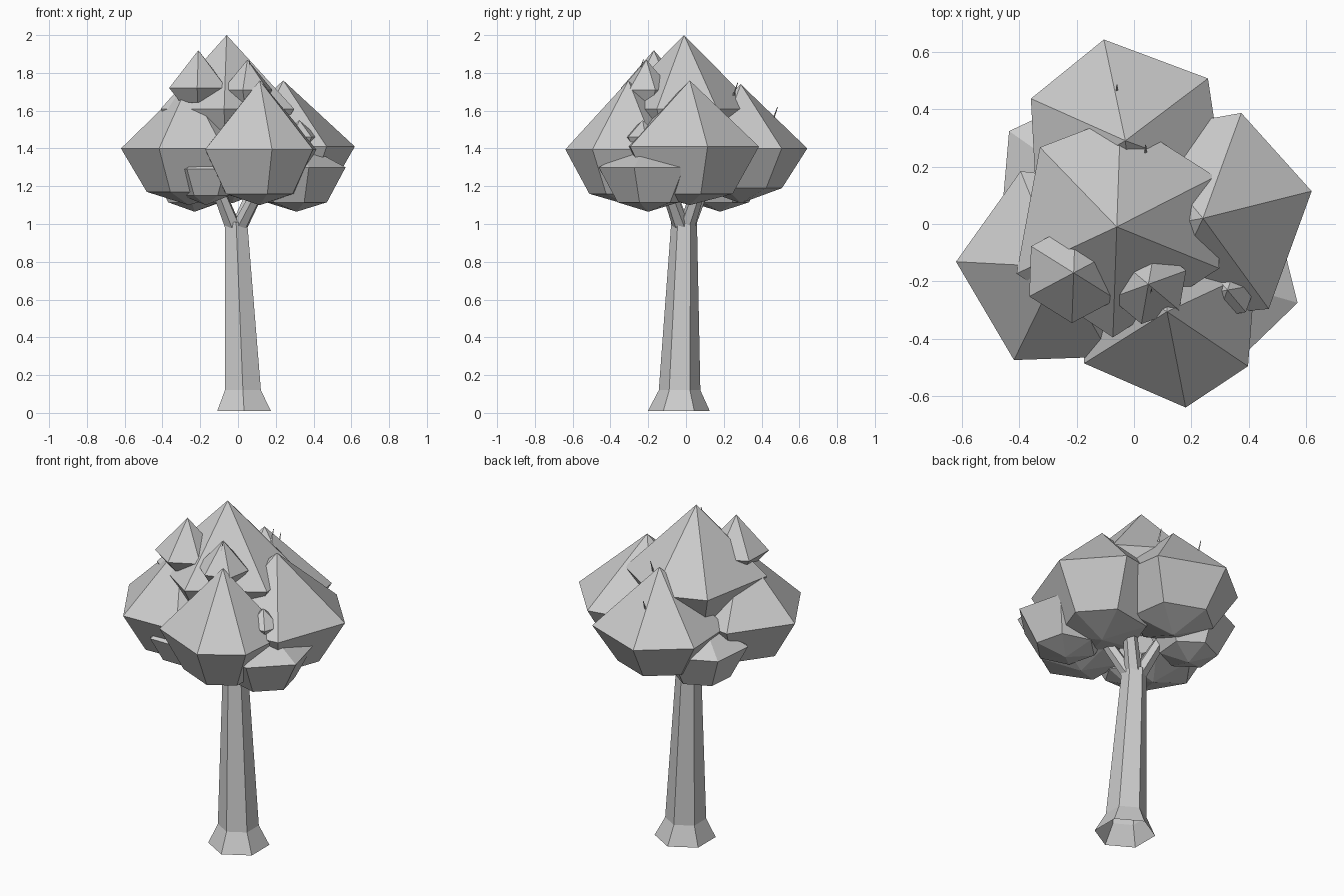
import bpy, bmesh, math

if "Cube" in bpy.data.objects:
    bpy.data.objects.remove(bpy.data.objects["Cube"])

grey = bpy.data.materials.new("light_grey")
grey.diffuse_color = (0.6, 0.6, 0.6, 1)
grey.use_nodes = True
grey.node_tree.nodes["Principled BSDF"].inputs["Base Color"].default_value = grey.diffuse_color


def even(n, phase):
    return [phase + 360 * i / n for i in range(n)]


def ring(bm, centre, radius, angles):
    return [bm.verts.new((centre[0] + radius * math.cos(math.radians(a)),
                          centre[1] + radius * math.sin(math.radians(a)),
                          centre[2])) for a in angles]


def bridge(bm, a, b):
    n = len(a)
    for i in range(n):
        j = (i + 1) % n
        bm.faces.new((a[i], a[j], b[j], b[i]))


def fan(bm, loop, tip):
    v = bm.verts.new(tip)
    for i in range(len(loop)):
        bm.faces.new((loop[i], loop[(i + 1) % len(loop)], v))


def finish(bm, name):
    bmesh.ops.recalc_face_normals(bm, faces=bm.faces[:])
    me = bpy.data.meshes.new(name)
    bm.to_mesh(me)
    bm.free()
    me.materials.append(grey)
    ob = bpy.data.objects.new(name, me)
    bpy.context.collection.objects.link(ob)
    return ob


def tube(name, sections, sides, phase=0):
    """Tapered stack of rings: (x, y, z, radius), open at the foot."""
    bm = bmesh.new()
    loops = [ring(bm, s[:3], s[3], even(sides, phase)) for s in sections]
    for a, b in zip(loops, loops[1:]):
        bridge(bm, a, b)
    bm.faces.new(loops[-1])
    return finish(bm, name)


def clump(name, x, y, r, apex, mid, low, bottom, angles):
    """Leaf clump: pointed roof, wide rim, narrower lower ring, blunt underside."""
    bm = bmesh.new()
    rim = ring(bm, (x, y, mid), r, angles)
    lower = ring(bm, (x, y, low), r * 0.62, angles)
    fan(bm, rim, (x, y, apex))
    bridge(bm, rim, lower)
    fan(bm, lower, (x, y, bottom))
    return finish(bm, name)


# Leaning six-sided trunk with flared foot
tube("trunk", [(0.032, -0.038, 0.01, 0.164), (0.026, -0.034, 0.12, 0.110),
               (-0.01, -0.01, 1.01, 0.068)], 6, 30)

# Short branches reaching into the crown
for i, (x, y) in enumerate([(0.13, -0.11), (0.10, 0.08), (-0.12, 0.10),
                            (-0.12, -0.10)]):
    tube(f"branch_{i + 1}", [(-0.01 + x * 0.12, -0.01 + y * 0.12, 0.98, 0.047),
                             (x, y, 1.22, 0.036)], 6, 20)

# Large clumps of the crown
clump("front_clump", 0.115, -0.305, 0.34, 1.76, 1.395, 1.16, 1.10,
      [-79, -34, 25, 90, 150, 212])
clump("right_clump", 0.24, 0.02, 0.39, 1.76, 1.41, 1.16, 1.10,
      [14, 70, 130, 190, 245, 306])
clump("left_clump", -0.26, -0.15, 0.36, 1.75, 1.40, 1.17, 1.10,
      [-3, 55, 112, 177, 244, 300])
clump("back_clump", -0.03, 0.29, 0.36, 1.74, 1.40, 1.19, 1.11,
      [-20, 37, 102, 156, 210, 275])
clump("top_clump", -0.06, -0.01, 0.385, 2.0, 1.61, 1.36, 1.25,
      [-22, 27, 88, 134, 205, 268])

# Small upper clumps
clump("upper_left_clump", -0.21, -0.17, 0.175, 1.92, 1.72, 1.645, 1.61, even(6, 28))
clump("upper_front_clump", 0.05, -0.21, 0.14, 1.87, 1.71, 1.63, 1.60, even(6, 20))
clump("side_clump", 0.325, -0.23, 0.10, 1.55, 1.46, 1.40, 1.36, even(6, 10))

# Lower clumps under the rim
clump("lower_right_clump", 0.31, -0.20, 0.27, 1.44, 1.30, 1.115, 1.065, even(6, -16))
clump("lower_back_left_clump", -0.23, 0.18, 0.25, 1.45, 1.30, 1.115, 1.065, even(6, 85))
clump("lower_front_left_clump", -0.17, -0.26, 0.20, 1.42, 1.29, 1.15, 1.10, even(6, 240))

# Tiny twigs poking through the leaves
for i, (x, y, z) in enumerate([(0.04, 0.25, 1.68), (-0.06, 0.46, 1.55),
                               (0.06, -0.25, 1.80)]):
    tube(f"twig_{i + 1}", [(x, y, z, 0.006), (x, y + 0.025, z + 0.07, 0.002)], 3)
